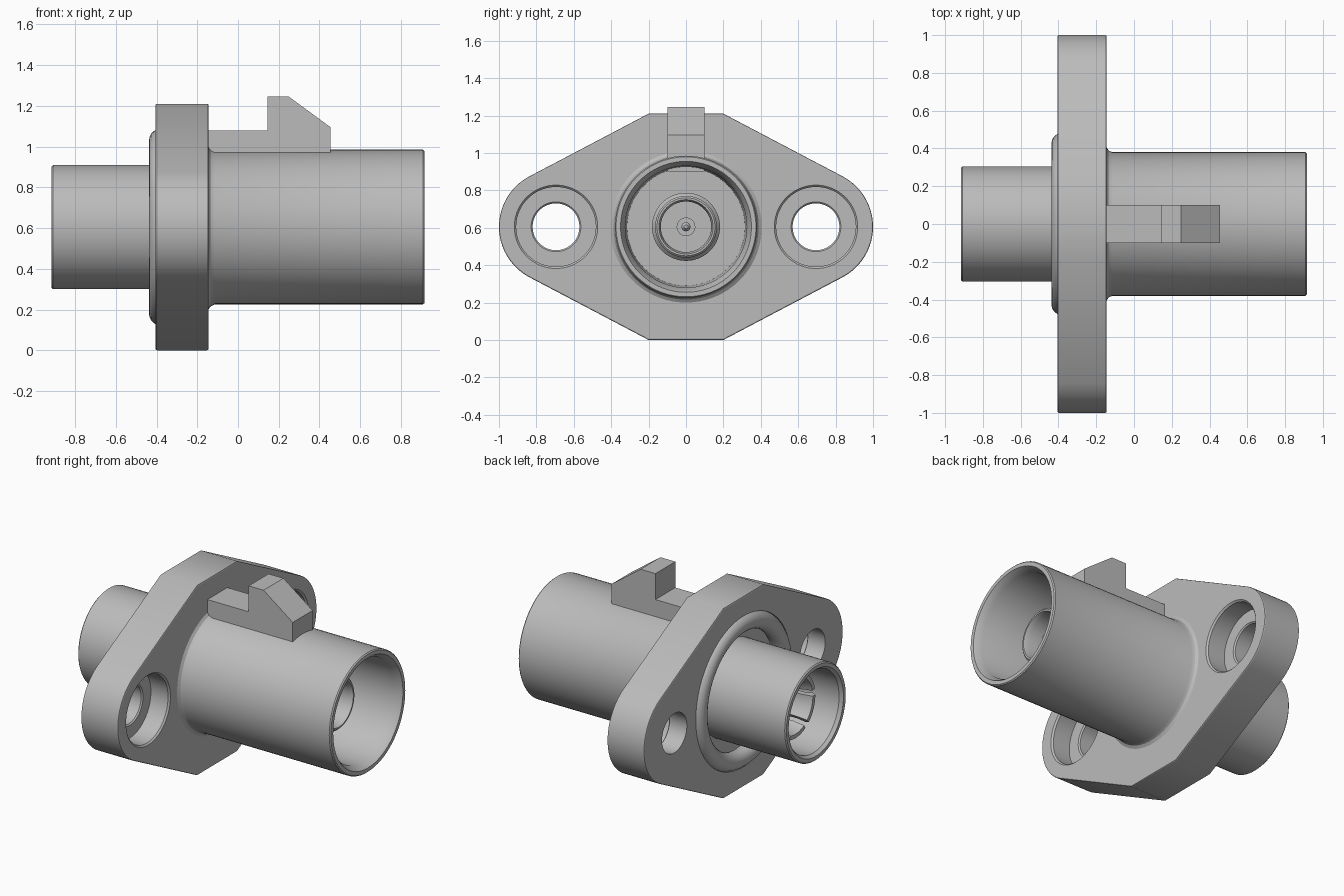
import bpy
import bmesh
from math import sin, cos, tau, radians, atan2

CZ = 0.605   # height of the connector axis

if "Cube" in bpy.data.objects:
    bpy.data.objects.remove(bpy.data.objects["Cube"])

grey = bpy.data.materials.new("plain grey")
grey.use_nodes = True
grey.diffuse_color = (0.5, 0.5, 0.5, 1)
grey.node_tree.nodes["Principled BSDF"].inputs["Base Color"].default_value = (0.5, 0.5, 0.5, 1)


def finish(name, bm):
    """Turn a bmesh into a named, shaded object."""
    bmesh.ops.remove_doubles(bm, verts=bm.verts, dist=1e-5)
    bmesh.ops.recalc_face_normals(bm, faces=bm.faces)
    mesh = bpy.data.meshes.new(name)
    bm.to_mesh(mesh)
    bm.free()
    mesh.materials.append(grey)
    obj = bpy.data.objects.new(name, mesh)
    bpy.context.collection.objects.link(obj)
    shade(obj)
    return obj


def shade(obj):
    bpy.ops.object.select_all(action='DESELECT')
    obj.select_set(True)
    bpy.context.view_layer.objects.active = obj
    bpy.ops.object.shade_smooth_by_angle(angle=radians(30))


def lathe(name, profile, y=0.0, steps=72, closed=False, start=0.0, sweep=tau):
    """Spin (x, radius) points around a line parallel to x."""
    bm = bmesh.new()
    full = sweep == tau
    count = steps if full else steps + 1
    rings = []
    for i in range(count):
        a = start + sweep * i / steps
        rings.append([bm.verts.new((x, y + r * cos(a), CZ + r * sin(a))) for x, r in profile])
    n = len(profile)
    for i in range(steps):
        a, b = rings[i], rings[(i + 1) % count]
        for j in range(n if closed else n - 1):
            k = (j + 1) % n
            bm.faces.new((a[j], a[k], b[k], b[j]))
    if not full:
        bm.faces.new(rings[0])
        bm.faces.new(rings[-1])
    bmesh.ops.dissolve_degenerate(bm, dist=1e-6, edges=bm.edges)
    return finish(name, bm)


def prism(name, points, axis, low, high):
    """Extrude an outline along x (points are y, z) or y (points are x, z)."""
    bm = bmesh.new()
    place = (lambda p, d: (d, p[0], p[1])) if axis == 'x' else (lambda p, d: (p[0], d, p[1]))
    face = bm.faces.new([bm.verts.new(place(p, low)) for p in points])
    moved = bmesh.ops.extrude_face_region(bm, geom=[face])["geom"]
    shift = place((0, 0), high - low)
    bmesh.ops.translate(bm, vec=shift, verts=[v for v in moved if isinstance(v, bmesh.types.BMVert)])
    return finish(name, bm)


def apply_modifiers(obj):
    bpy.context.view_layer.objects.active = obj
    for mod in list(obj.modifiers):
        bpy.ops.object.modifier_apply(modifier=mod.name)


def cut(obj, cutter):
    cutter.hide_render = True
    mod = obj.modifiers.new("cut", 'BOOLEAN')
    mod.operation, mod.solver, mod.object = 'DIFFERENCE', 'EXACT', cutter
    apply_modifiers(obj)
    bpy.data.objects.remove(cutter)


# Mounting flange: flat top and bottom, rounded ears joined by tangents
EAR, EAR_R = 0.695, 0.305
tangent = atan2(0.88, 0.475)
outline = []
for side in (1, -1):
    outline.append((side * 0.2, CZ - side * 0.605))
    for i in range(25):
        a = tangent * (i / 12 - 1)
        outline.append((side * (EAR + EAR_R * cos(a)), CZ + side * EAR_R * sin(a)))
    outline.append((side * 0.2, CZ + side * 0.605))
flange = prism("mounting_flange", outline, 'x', -0.405, -0.145)
bevel = flange.modifiers.new("soft edge", 'BEVEL')
bevel.width, bevel.segments, bevel.limit_method = 0.007, 2, 'ANGLE'
bevel.angle_limit = radians(60)
apply_modifiers(flange)

# Screw holes with counterbores, and the seal groove
for side in (1, -1):
    cut(flange, lathe("screw_hole_cutter", [(-0.6, 0), (-0.6, 0.125), (-0.283, 0.125), (-0.275, 0.133),
                      (-0.275, 0.213), (-0.155, 0.213), (-0.143, 0.225), (0, 0.225), (0, 0)], side * EAR))
cut(flange, lathe("groove_cutter", [(-0.6, 0), (-0.6, 0.48), (-0.32, 0.48), (-0.32, 0)]))
shade(flange)

# Seal ring
lathe("seal_ring", [(-0.381 + 0.056 * cos(tau * i / 20), 0.426 + 0.056 * sin(tau * i / 20))
                    for i in range(20)], closed=True)

# Front socket and rear spigot in one turned body
lathe("socket_body", [
    (-0.42, 0), (-0.42, 0.25), (-0.895, 0.26), (-0.915, 0.275), (-0.915, 0.298), (-0.908, 0.305),
    (-0.2, 0.305), (-0.2, 0.405), (-0.145, 0.405), (-0.134, 0.389), (-0.115, 0.38),
    (0.908, 0.38), (0.915, 0.374), (0.915, 0.35), (0.87, 0.325), (0, 0.315), (0, 0)])

# Front inner contact sleeve and pin
lathe("front_contact_sleeve", [
    (-0.05, 0.182), (0.66, 0.182), (0.68, 0.165), (0.7, 0.165), (0.71, 0.155),
    (0.71, 0.145), (0.68, 0.135), (0.5, 0.135), (0.5, 0)])
lathe("front_pin", [(0.48, 0.05), (0.56, 0.05), (0.56, 0.024), (0.66, 0.024), (0.68, 0.01), (0.68, 0)], steps=32)

# Rear spring fingers around the rear pin
for i in range(6):
    lathe("rear_spring_finger", [(-0.4, 0.16), (-0.4, 0.195), (-0.7, 0.195), (-0.74, 0.215),
                                 (-0.77, 0.2), (-0.77, 0.175), (-0.7, 0.16)],
          steps=10, closed=True, start=tau * i / 6, sweep=tau / 6 * 0.8)
lathe("rear_inner_collar", [(-0.4, 0.1), (-0.6, 0.1), (-0.6, 0.06), (-0.55, 0.06), (-0.55, 0)], steps=40)
lathe("rear_pin", [(-0.5, 0.025), (-0.7, 0.025), (-0.72, 0.01), (-0.72, 0)], steps=32)

# Latch rail with sloped catch on top of the socket
prism("latch_catch", [(-0.2, 0.9), (0.455, 0.9), (0.455, 1.095), (0.25, 1.245),
                      (0.145, 1.245), (0.145, 1.08), (-0.2, 1.08)], 'y', -0.1, 0.1)
